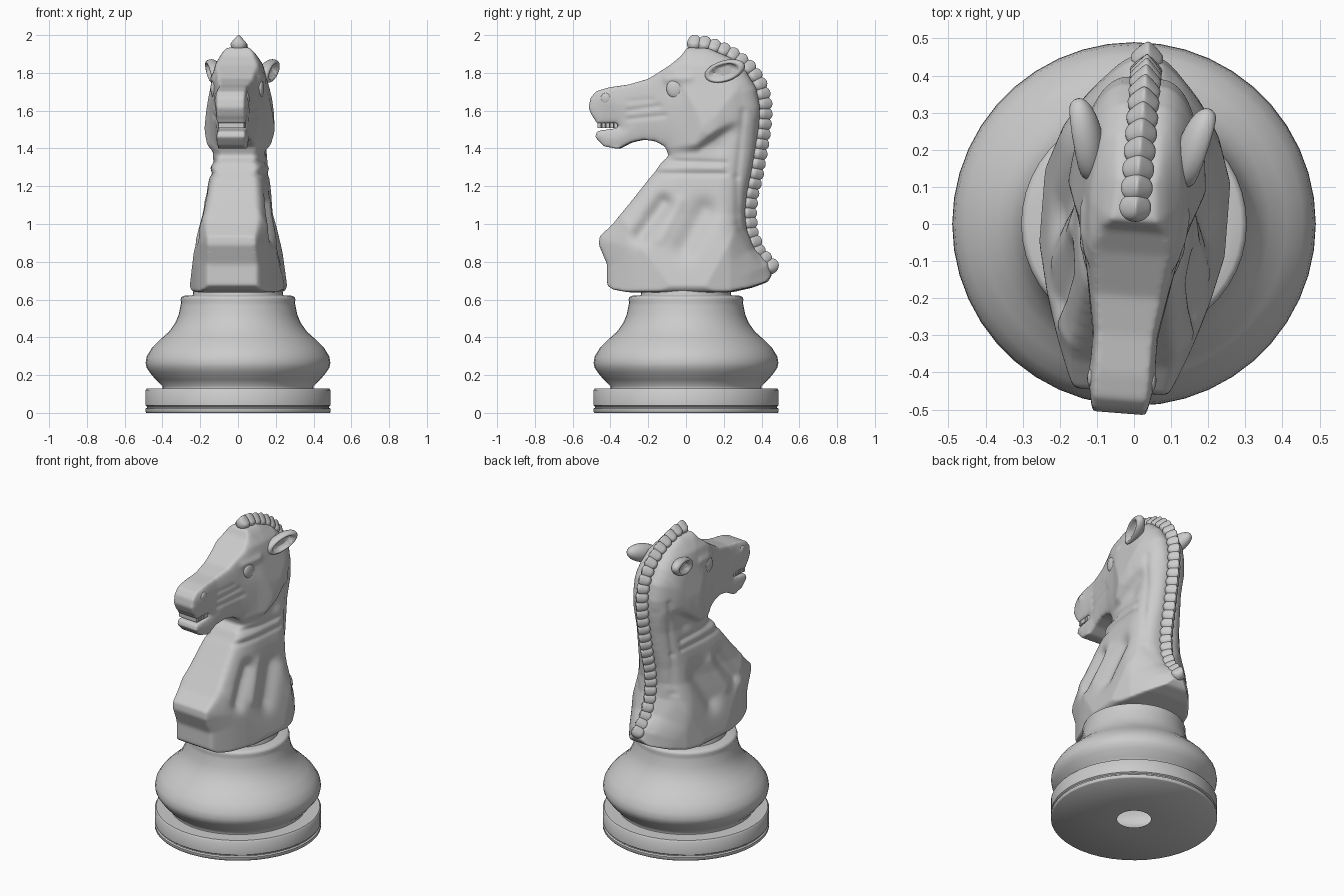
import bpy, bmesh, math
from mathutils import Matrix, Vector

cube = bpy.data.objects.get("Cube")
if cube:
    bpy.data.objects.remove(cube)

grey = bpy.data.materials.new("plain_grey")
grey.use_nodes = True
grey.diffuse_color = (0.6, 0.6, 0.6, 1)
grey.node_tree.nodes["Principled BSDF"].inputs["Base Color"].default_value = (0.6, 0.6, 0.6, 1)

TURN = Matrix.Rotation(math.radians(-4.5), 4, 'Z')   # the horse is turned slightly on its base


def add_mesh(name, mesh, angle=None):
    mesh.name = name
    mesh.materials.clear()
    mesh.materials.append(grey)
    obj = bpy.data.objects.new(name, mesh)
    bpy.context.collection.objects.link(obj)
    for poly in mesh.polygons:
        poly.use_smooth = True
    if angle:
        bpy.ops.object.select_all(action='DESELECT')
        obj.select_set(True)
        bpy.context.view_layer.objects.active = obj
        bpy.ops.object.shade_smooth_by_angle(angle=math.radians(angle))
    return obj


def add_bmesh(name, bm, angle=None):
    bmesh.ops.recalc_face_normals(bm, faces=bm.faces)
    mesh = bpy.data.meshes.new(name)
    bm.to_mesh(mesh)
    bm.free()
    return add_mesh(name, mesh, angle)


def lerp(table, t):
    """Piecewise linear lookup in (position, value) pairs."""
    if t <= table[0][0]:
        return table[0][1]
    for (a, u), (b, v) in zip(table, table[1:]):
        if t <= b:
            return u + (v - u) * (t - a) / (b - a)
    return table[-1][1]


def seg_dist(y, z, a, b):
    dy, dz = b[0] - a[0], b[1] - a[1]
    k = ((y - a[0]) * dy + (z - a[1]) * dz) / (dy * dy + dz * dz)
    k = min(1, max(0, k))
    return math.hypot(y - a[0] - k * dy, z - a[1] - k * dz)


def smooth(t):
    t = min(1, max(0, t))
    return t * t * (3 - 2 * t)


# Turned base, open at the middle of its underside
rings = [(.1, 0), (.485, 0), (.49, .005), (.49, .022), (.482, .028), (.482, .034), (.49, .04),
         (.49, .12), (.482, .13), (.4, .13), (.4, .142), (.435, .175), (.468, .215), (.484, .24),
         (.489, .265), (.483, .3), (.455, .345), (.41, .39), (.365, .43), (.333, .475), (.314, .52),
         (.304, .57), (.301, .585), (.304, .6), (.3, .613), (.288, .62), (.24, .622),
         (.235, .65), (0, .65)]
bm = bmesh.new()
line = [bm.verts.new((r, 0, z)) for r, z in rings]
edges = [bm.edges.new(pair) for pair in zip(line, line[1:])]
bmesh.ops.spin(bm, geom=line + edges, axis=(0, 0, 1), cent=(0, 0, 0), angle=2 * math.pi, steps=44)
bmesh.ops.remove_doubles(bm, verts=bm.verts, dist=0.0005)
add_bmesh("turned_base", bm, 50)

# Side outline of the horse as (y, z), from the tail over the head to the chest
outline = [(.455, .73), (.44, .79), (.365, .87), (.325, .97), (.315, 1.06), (.325, 1.16),
           (.35, 1.28), (.37, 1.4), (.39, 1.52), (.395, 1.62), (.375, 1.72), (.32, 1.81),
           (.24, 1.88), (.12, 1.93), (.01, 1.935), (-.02, 1.89), (-.08, 1.84), (-.195, 1.768),
           (-.3, 1.738), (-.405, 1.723), (-.473, 1.703), (-.503, 1.667), (-.513, 1.615), (-.493, 1.57),
           (-.473, 1.545), (-.478, 1.53), (-.36, 1.535), (-.345, 1.51), (-.468, 1.492),
           (-.478, 1.46), (-.433, 1.412), (-.355, 1.397), (-.29, 1.432), (-.22, 1.447),
           (-.155, 1.437), (-.105, 1.41), (-.085, 1.36), (-.125, 1.325), (-.155, 1.28),
           (-.185, 1.245), (-.275, 1.13), (-.38, 1), (-.45, .935), (-.455, .89),
           (-.41, .785), (-.41, .675)]
underside = [(-.375, .652), (-.29, .638), (.23, .638), (.345, .663), (.43, .693)]
segments = list(zip(outline, outline[1:]))

# Half widths by height and by depth, for the body and for the head
body_height = [(.64, .235), (.67, .252), (.75, .238), (.85, .22), (.95, .2), (1.05, .178),
               (1.2, .158), (1.28, .145), (1.4, .135), (1.6, .15)]
body_depth = [(-.45, .145), (-.35, .175), (-.2, .22), (-.05, .255), (.13, .25), (.25, .21),
              (.35, .15), (.46, .075)]
head_height = [(1.4, .165), (1.5, .188), (1.6, .175), (1.75, .145), (1.85, .128), (1.91, .095), (1.95, .06)]
head_depth = [(-.5, .086), (-.3, .09), (-.12, .12), (0, .15), (.1, .186), (.18, .178), (.3, .148), (.45, .13)]
jaw = [(-.1, 1.39), (.07, 1.4), (.18, 1.48), (.29, 1.54), (.4, 1.56)]
body_edge = [(-.45, .85), (-.28, .66), (-.1, .64), (.2, .4), (.3, .32)]
head_edge = [(-.5, .8), (.0, .78), (.3, .35)]

# Carved grooves and raised folds: start, end, width, depth
carving = [
    ((-.11, 1.11), (-.23, .94), .045, .035),     # front shoulder hollow
    ((.11, 1.07), (.01, .88), .062, .032),       # rear shoulder hollow
    ((-.02, 1.12), (-.12, .92), .03, -.008),     # muscle between them
    ((-.16, 1.335), (.22, 1.325), .01, .01),     # collar grooves
    ((-.18, 1.265), (.22, 1.265), .01, .01),
    ((-.16, 1.3), (.2, 1.295), .014, -.006),     # collar band
    ((.315, 1.6), (.28, 1.25), .014, .008),      # groove beside the mane
    ((.28, 1.25), (.285, 1), .014, .008),
    ((.285, 1), (.41, .79), .014, .008),
    ((.18, 1.42), (.24, 1.48), .05, .012),       # hollow behind the jaw
    ((-.3, 1.6), (-.13, 1.625), .01, .007),      # cheek lines
    ((-.3, 1.555), (-.1, 1.575), .01, .007),
    ((-.3, 1.65), (-.17, 1.66), .01, .004),
    ((-.09, 1.765), (.03, 1.775), .02, -.01),    # brow
    ((-.05, 1.717), (-.04, 1.717), .06, .008),   # eye socket
    ((-.42, 1.665), (-.415, 1.66), .04, -.006),  # nostril flare
]


def half_width(y, z):
    edge = min(seg_dist(y, z, a, b) for a, b in segments)
    t = min(1, edge / .16)
    curve = math.sqrt(1 - (1 - t) ** 2)
    head = smooth((z - lerp(jaw, y) + .025) / .05)
    e = lerp(body_edge, y)
    body_w = min(lerp(body_height, z), lerp(body_depth, y)) * (e + (1 - e) * curve)
    e = lerp(head_edge, y)
    head_w = min(lerp(head_height, z), lerp(head_depth, y)) * (e + (1 - e) * curve)
    w = body_w + (head_w - body_w) * head
    for a, b, size, depth in carving:
        d = seg_dist(y, z, a, b)
        if d < 3 * size:
            w -= depth * math.exp(-(d / size) ** 2)
    return max(w, .02)


# Horse: a slab of the outline, remeshed finely and then sculpted to its widths
SLAB = .12
bm = bmesh.new()
face = bm.faces.new([bm.verts.new((-SLAB, y, z)) for y, z in outline + underside])
moved = bmesh.ops.extrude_face_region(bm, geom=[face])["geom"]
bmesh.ops.translate(bm, vec=(2 * SLAB, 0, 0), verts=[v for v in moved if isinstance(v, bmesh.types.BMVert)])
slab = add_bmesh("horse_blank", bm)
remesh = slab.modifiers.new("Remesh", 'REMESH')
remesh.mode = 'VOXEL'
remesh.voxel_size = .0085
relax = slab.modifiers.new("Smooth", 'SMOOTH')
relax.factor = .5
relax.iterations = 6
bpy.context.view_layer.update()
sculpt = bpy.data.meshes.new_from_object(slab.evaluated_get(bpy.context.evaluated_depsgraph_get()))
bpy.data.objects.remove(slab)
for v in sculpt.vertices:
    v.co.x *= half_width(v.co.y, v.co.z) / SLAB
sculpt.transform(TURN)
horse = add_mesh("horse_body", sculpt)
finish = horse.modifiers.new("Smooth", 'SMOOTH')
finish.factor = .5
finish.iterations = 5


def ball(name, place, size, shape=None):
    bm = bmesh.new()
    bmesh.ops.create_uvsphere(bm, u_segments=32, v_segments=18, radius=1)
    if shape:
        for v in bm.verts:
            shape(v.co)
    bm.transform(TURN @ place @ Matrix.Diagonal((*size, 1)))
    return add_bmesh(name, bm)


# Eyes, nostrils and ears with a thick rim around a shallow bowl, on both sides
def bowl(co):
    if co.x > 0:
        r = math.hypot(co.y, co.z)
        co.x = .55 * math.sqrt(max(0, 1 - ((r - .8) / .2) ** 2)) if r > .62 else -.1


for side, label in ((1, "left"), (-1, "right")):
    for part, y, z, r in (("eye", -.048, 1.717, .046), ("nostril", -.42, 1.665, .026)):
        x = side * (half_width(y, z) - .006)
        ball(label + "_" + part, Matrix.Translation((x, y, z)), (.4 * r, r, 1.1 * r))
    flip = Matrix.Diagonal((side, 1, 1, 1))
    tilt = Matrix.Rotation(-.25, 4, 'Z') @ Matrix.Rotation(.28, 4, 'X') @ Matrix.Rotation(.15, 4, 'Y')
    ball(label + "_ear", flip @ Matrix.Translation((.15, .218, 1.81)) @ tilt, (.048, .115, .056), bowl)

# Row of upper teeth
for i in range(5):
    bm = bmesh.new()
    bmesh.ops.create_cube(bm, size=1)
    place = Matrix.Translation((0, -.455 + i * .022, 1.523))
    bm.transform(TURN @ place @ Matrix.Diagonal((.135, .018, .03, 1)))
    add_bmesh("teeth_%d" % (i + 1), bm, 30)

# Mane: overlapping locks along the crest, each narrowing to a ridge on the outside
crest = [Vector(p) for p in ((.45, .775), (.38, .85), (.34, .95), (.33, 1.05), (.34, 1.15),
                             (.365, 1.25), (.387, 1.37), (.408, 1.5), (.416, 1.62), (.397, 1.72),
                             (.347, 1.81), (.267, 1.88), (.18, 1.925), (.1, 1.95), (.045, 1.955))]
stops = [0]
for a, b in zip(crest, crest[1:]):
    stops.append(stops[-1] + (b - a).length)
along_y = list(zip(stops, [p.x for p in crest]))
along_z = list(zip(stops, [p.y for p in crest]))


def ridge(co):
    co.x *= 1 - .7 * max(0, co.y)


LOCKS = 28
for i in range(LOCKS):
    s = stops[-1] * i / (LOCKS - 1)
    y, z = lerp(along_y, s), lerp(along_z, s)
    dy = lerp(along_y, s + .03) - lerp(along_y, s - .03)
    dz = lerp(along_z, s + .03) - lerp(along_z, s - .03)
    place = Matrix.Translation((0, y, z)) @ Matrix.Rotation(math.atan2(dz, dy) - math.pi / 2, 4, 'X')
    ball("mane_lock_%d" % (i + 1), place, (.043, .046, .039), ridge)
